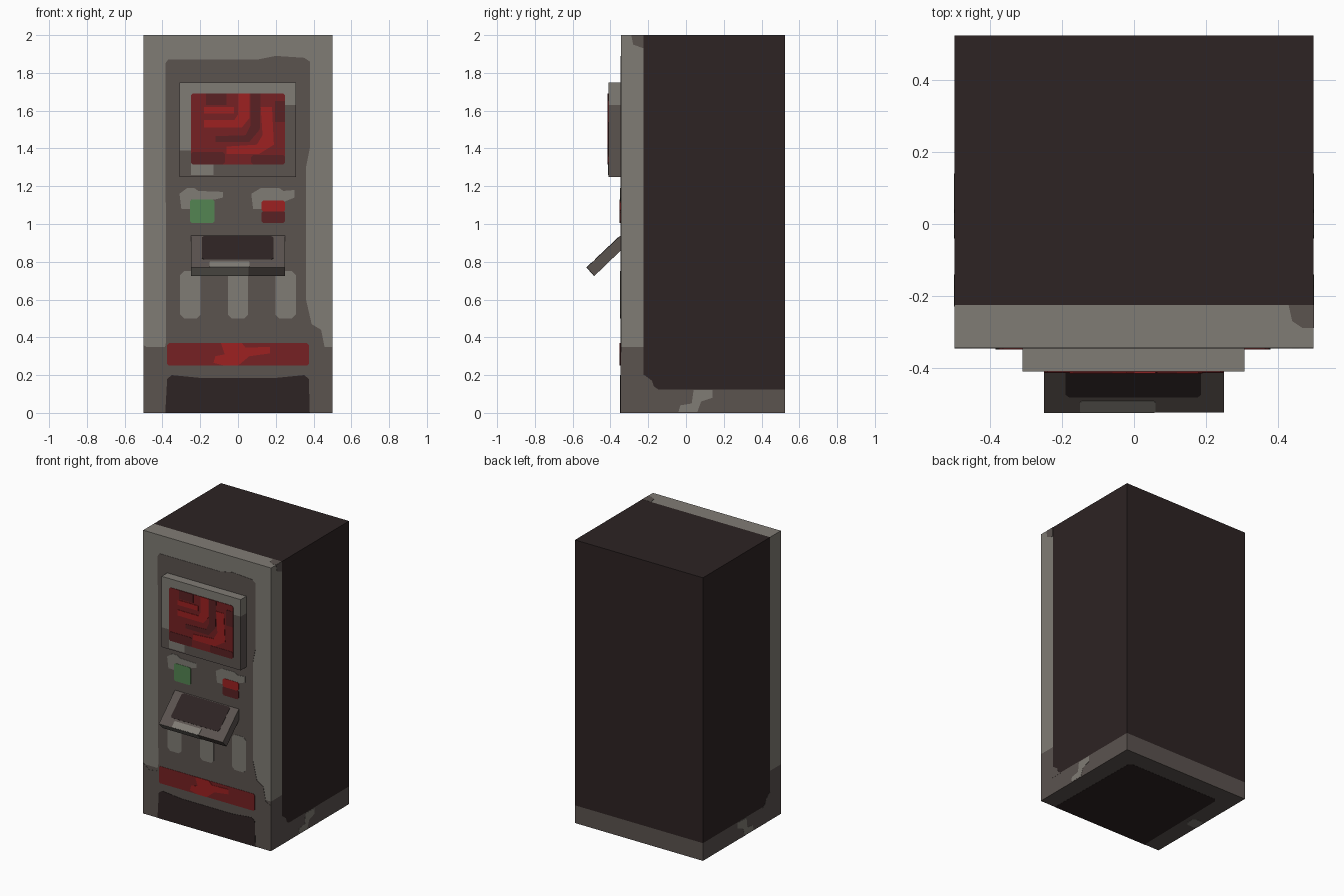
import bpy, bmesh
from mathutils import Vector

if "Cube" in bpy.data.objects:
    bpy.data.objects.remove(bpy.data.objects["Cube"])


def colour(name, rgb):
    m = bpy.data.materials.new(name)
    lin = [((c / 255 + 0.055) / 1.055) ** 2.4 for c in rgb]
    m.diffuse_color = (*lin, 1)
    m.use_nodes = True
    m.node_tree.nodes["Principled BSDF"].inputs["Base Color"].default_value = m.diffuse_color
    return m


LIGHT = colour("light grey", (128, 124, 117))
MID = colour("mid grey", (91, 83, 79))
DARK = colour("dark brown", (45, 35, 35))
RED = colour("red", (118, 33, 35))
BRIGHT = colour("bright red", (157, 33, 33))
DEEP = colour("deep red", (90, 33, 35))
GREEN = colour("green", (84, 133, 82))


def finish(name, bm, mats):
    bmesh.ops.recalc_face_normals(bm, faces=bm.faces)
    me = bpy.data.meshes.new(name)
    bm.to_mesh(me)
    bm.free()
    for m in mats:
        me.materials.append(m)
    ob = bpy.data.objects.new(name, me)
    bpy.context.collection.objects.link(ob)
    return ob


def box(name, lo, hi, mats, cuts=(), rule=None):
    """Box sliced by (axis, position) cuts, coloured per face by rule(centre)."""
    bm = bmesh.new()
    bmesh.ops.create_cube(bm, size=1)
    for v in bm.verts:
        v.co = [l + (c + 0.5) * (h - l) for c, l, h in zip(v.co, lo, hi)]
    for axis, pos in cuts:
        n = Vector((0, 0, 0))
        n[axis] = 1
        bmesh.ops.bisect_plane(bm, geom=bm.verts[:] + bm.edges[:] + bm.faces[:],
                               plane_co=n * pos, plane_no=n)
    if rule:
        for f in bm.faces:
            f.material_index = rule(f.calc_center_median())
    return finish(name, bm, mats)


def plate(name, frame, pts, mat, t=0.006):
    """Thin painted plate: outline pts (u, v) on a frame (origin, u, v)."""
    o, u, v = (Vector(a) for a in frame)
    n = u.cross(v).normalized()
    bm = bmesh.new()
    base = [bm.verts.new(o + u * a + v * b) for a, b in pts]
    top = [bm.verts.new(p.co + n * t) for p in base]
    bm.faces.new(top)
    bm.faces.new(base[::-1])
    for i in range(len(pts)):
        j = (i + 1) % len(pts)
        bm.faces.new((base[i], base[j], top[j], top[i]))
    return finish(name, bm, [mat])


def rect(x0, x1, z0, z1, c=0.0):
    """Rectangle outline with clipped corners."""
    if not c:
        return [(x0, z0), (x1, z0), (x1, z1), (x0, z1)]
    return [(x0 + c, z0), (x1 - c, z0), (x1, z0 + c), (x1, z1 - c),
            (x1 - c, z1), (x0 + c, z1), (x0, z1 - c), (x0, z0 + c)]


X, Y, Z = Vector((1, 0, 0)), Vector((0, 1, 0)), Vector((0, 0, 1))
FRONT = ((0, -0.345, 0), X, Z)
SCREEN = ((0, -0.41, 0), X, Z)
BOTTOM = ((0, 0, 0.0), X, -Y)

# Cabinet: dark shell, light front frame, mid grey foot band
box("cabinet", (-0.5, -0.345, 0), (0.5, 0.525, 2), [LIGHT, MID, DARK],
    [(1, -0.225), (2, 0.125), (2, 0.35)],
    lambda c: (0 if c.z > 0.35 else 1) if c.y < -0.225
    else (1 if c.z < 0.125 else 2))

# Front panel
plate("front_panel", FRONT, [
    (-0.5, 0), (0.5, 0), (0.5, 0.32), (0.46, 0.34), (0.44, 0.44), (0.39, 0.47),
    (0.36, 0.6), (0.36, 1.3), (0.38, 1.4), (0.38, 1.86), (0.35, 1.88),
    (0.2, 1.89), (0.1, 1.87), (-0.37, 1.87), (-0.385, 1.85), (-0.38, 0.38),
    (-0.39, 0.33), (-0.45, 0.32), (-0.5, 0.36)], MID, 0.002)
plate("kick_panel", FRONT, [(-0.385, 0), (0.38, 0), (0.375, 0.18), (0.35, 0.2),
      (0.2, 0.185), (-0.2, 0.185), (-0.35, 0.2), (-0.375, 0.18)], DARK, 0.004)
plate("red_stripe", FRONT, rect(-0.375, 0.375, 0.25, 0.37, 0.01), RED, 0.004)
plate("stripe_glow", FRONT, [
    (-0.09, 0.37), (0.02, 0.37), (0.04, 0.345), (0.17, 0.35), (0.17, 0.315),
    (0.06, 0.3), (0, 0.25), (-0.07, 0.25), (-0.13, 0.265), (-0.12, 0.3),
    (-0.07, 0.31)], BRIGHT)
for i, x in enumerate((-0.252, 0, 0.252)):
    plate(f"vent_bar_{i}", FRONT, rect(x - 0.054, x + 0.054, 0.5, 0.75, 0.02),
          LIGHT, 0.004)

# Buttons with worn light surrounds
plate("green_button_surround", FRONT, [
    (-0.3, 1.08), (-0.25, 1.08), (-0.25, 1.13), (-0.12, 1.13), (-0.08, 1.14),
    (-0.08, 1.17), (-0.21, 1.175), (-0.23, 1.19), (-0.27, 1.19), (-0.31, 1.16)],
    LIGHT, 0.004)
plate("red_button_surround", FRONT, [
    (0.08, 1.08), (0.13, 1.08), (0.13, 1.12), (0.25, 1.12), (0.3, 1.14),
    (0.3, 1.18), (0.24, 1.175), (0.22, 1.19), (0.12, 1.19), (0.07, 1.16)],
    LIGHT, 0.004)
plate("green_button", FRONT, rect(-0.255, -0.125, 1.005, 1.13, 0.01), GREEN)
plate("red_button_top", FRONT, rect(0.125, 0.25, 1.065, 1.125, 0.01), BRIGHT)
plate("red_button_base", FRONT, rect(0.125, 0.25, 1.005, 1.07, 0.01), DEEP)

# Screen housing: light upper part, mid grey lower part
box("screen_housing", (-0.31, -0.41, 1.25), (0.308, -0.345, 1.75), [LIGHT, MID],
    [(0, 0), (2, 1.63), (2, 1.39)],
    lambda c: 0 if c.z > (1.63 if c.x > 0 else 1.39) else 1)
plate("screen_bezel_wear", SCREEN, rect(-0.25, -0.13, 1.26, 1.32), LIGHT, 0.002)
plate("screen", SCREEN, rect(-0.25, 0.25, 1.315, 1.69, 0.01), RED, 0.003)
BRIGHT_SHAPES = (
    [(0, 1.69), (0.06, 1.69), (0.06, 1.56), (0.02, 1.51), (-0.18, 1.51),
     (-0.18, 1.55), (-0.02, 1.55), (0, 1.58)],
    [(0.12, 1.62), (0.18, 1.62), (0.19, 1.42), (0.11, 1.37), (-0.06, 1.37),
     (-0.06, 1.41), (0.1, 1.42), (0.13, 1.47)],
    [(-0.18, 1.585), (-0.02, 1.585), (-0.02, 1.62), (-0.18, 1.62)])
DEEP_SHAPES = (
    [(0.065, 1.69), (0.12, 1.69), (0.115, 1.5), (0.06, 1.435), (-0.12, 1.435),
     (-0.12, 1.465), (0.04, 1.47), (0.065, 1.52)],
    rect(-0.25, -0.07, 1.315, 1.38, 0.01),
    rect(0.07, 0.25, 1.315, 1.365, 0.01),
    rect(-0.17, -0.06, 1.63, 1.69),
    rect(0.195, 0.25, 1.54, 1.65))
for i, s in enumerate(BRIGHT_SHAPES):
    plate(f"screen_bright_{i}", SCREEN, s, BRIGHT)
for i, s in enumerate(DEEP_SHAPES):
    plate(f"screen_deep_{i}", SCREEN, s, DEEP, 0.005)

# Tilted tray flap below the buttons
bm = bmesh.new()
profile = [(-0.345, 0.94), (-0.525, 0.77), (-0.485, 0.725), (-0.345, 0.86)]
ring = [[bm.verts.new((x, y, z)) for y, z in profile] for x in (-0.25, 0.25)]
bm.faces.new(ring[0])
bm.faces.new(ring[1][::-1])
for i in range(4):
    j = (i + 1) % 4
    bm.faces.new((ring[0][i], ring[0][j], ring[1][j], ring[1][i]))
finish("tray_flap", bm, [MID])
SLOPE = Vector((0, 0.18, 0.17)).normalized()
FLAP = ((0, -0.525, 0.77), X, SLOPE)
LIP = ((0, -0.485, 0.725), X, Vector((0, -0.04, 0.045)).normalized())
plate("tray_opening", FLAP, rect(-0.19, 0.187, 0.06, 0.24, 0.01), DARK, 0.002)
plate("tray_edge_wear", FLAP, rect(-0.15, 0.06, 0, 0.045, 0.005), LIGHT, 0.002)
plate("tray_lip_wear", LIP, rect(-0.25, 0.055, 0, 0.06), LIGHT, 0.002)

# Side wear marks, same on both sides
SMEAR = [(-0.04, 0.005), (0.06, 0.005), (0.08, 0.06), (0.14, 0.08), (0.14, 0.12),
         (0.04, 0.12), (0.03, 0.05), (-0.03, 0.04)]
CORNER = [(-0.23, 0.12), (-0.14, 0.12), (-0.17, 0.14), (-0.18, 0.17),
          (-0.22, 0.2), (-0.23, 0.2)]
for side, s in (("right", 1), ("left", -1)):
    frame = ((0.5 * s, 0, 0), Y * s, Z)
    for name, pts, mat in (("smear", SMEAR, LIGHT), ("corner_wear", CORNER, MID)):
        plate(f"{side}_{name}", frame, [(a * s, b) for a, b in pts], mat, 0.001)
plate("right_top_chip", ((0.5, 0, 0), Y, Z), [
    (-0.225, 1.93), (-0.225, 2), (-0.29, 2), (-0.28, 1.95)], MID, 0.001)
plate("top_chip", ((0, 0, 1.999), X, Y), [
    (0.43, -0.225), (0.44, -0.27), (0.47, -0.29), (0.5, -0.29), (0.5, -0.225)],
    MID, 0.002)

# Underside: dark centre and a worn patch (set just proud of the base)
plate("underside", BOTTOM, [(-0.38, 0.345), (-0.37, -0.38), (-0.35, -0.4),
      (0.35, -0.4), (0.37, -0.38), (0.38, 0.345)], DARK, 0.001)
plate("underside_wear", BOTTOM, rect(-0.5, -0.41, -0.12, -0.03, 0.02), LIGHT, 0.001)
